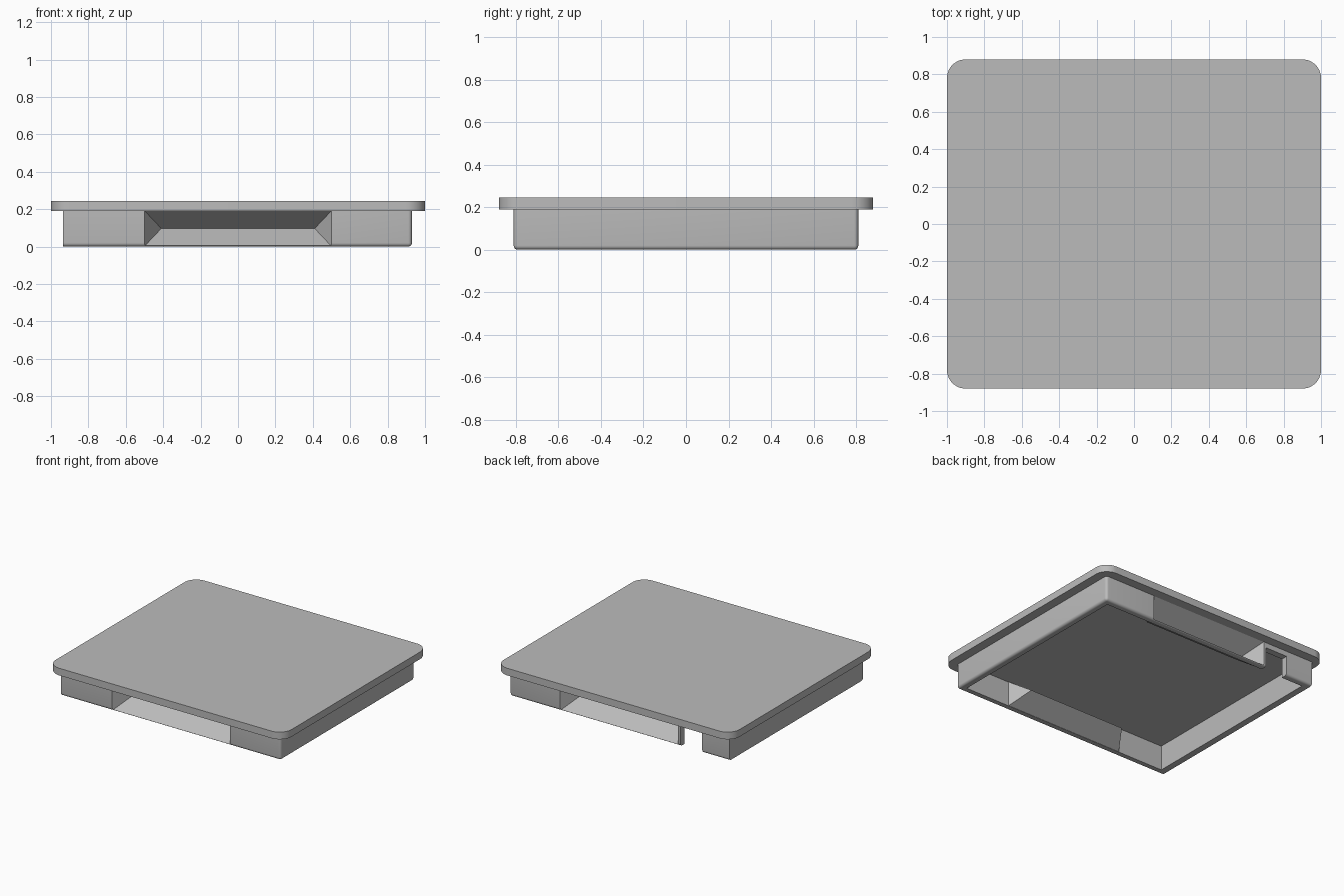
import bpy, bmesh
from math import radians

cube = bpy.data.objects.get("Cube")
if cube:
    bpy.data.objects.remove(cube, do_unlink=True)

GREY = 0.5
grey = bpy.data.materials.new("mid grey")
grey.use_nodes = True
grey.diffuse_color = (GREY, GREY, GREY, 1)
grey.node_tree.nodes["Principled BSDF"].inputs["Base Color"].default_value = (GREY, GREY, GREY, 1)

BODY_Y, RIM_Z, TOP_Z = 0.81, 0.19, 0.245
WALL = 0.05


def finish(name, bm):
    bmesh.ops.recalc_face_normals(bm, faces=bm.faces)
    mesh = bpy.data.meshes.new(name)
    bm.to_mesh(mesh)
    bm.free()
    mesh.materials.append(grey)
    ob = bpy.data.objects.new(name, mesh)
    bpy.context.collection.objects.link(ob)
    return ob


def box(name, lo, hi, radius=0, segments=6, rounded=None):
    """Box between two corners, rounding the edges picked by a rule."""
    bm = bmesh.new()
    bmesh.ops.create_cube(bm, size=1)
    for v in bm.verts:
        v.co = [hi[i] if v.co[i] > 0 else lo[i] for i in range(3)]
    if rounded:
        edges = [e for e in bm.edges if rounded(e.verts[0].co, e.verts[1].co)]
        bmesh.ops.bevel(bm, geom=edges, offset=radius, segments=segments,
                        profile=0.5, affect='EDGES')
    return finish(name, bm)


def hip(name, side, start, base, apex):
    """Hipped wedge pointing inward: base rectangle at depth start..., ridge at apex."""
    ridge_x, ridge_z, half_x, half_z = 0.41, 0.097, 0.5, 0.095
    # push the base outward along the same slopes so that it overlaps cleanly
    grow = (apex - start) / (apex - base)
    bx = ridge_x + (half_x - ridge_x) * grow
    bz = half_z * grow
    y0, y1 = side * (BODY_Y - start), side * (BODY_Y - apex)
    bm = bmesh.new()
    b = [bm.verts.new((x, y0, ridge_z + z))
         for x, z in ((-bx, -bz), (bx, -bz), (bx, bz), (-bx, bz))]
    left, right = (bm.verts.new((x, y1, ridge_z)) for x in (-ridge_x, ridge_x))
    for f in (b, (b[0], b[1], right, left), (b[2], b[3], left, right),
              (b[1], b[2], right), (b[3], b[0], left)):
        bm.faces.new(f)
    return finish(name, bm)


def cut(ob, cutter):
    cutter.hide_render = True
    mod = ob.modifiers.new("cut", 'BOOLEAN')
    mod.operation, mod.solver, mod.object = 'DIFFERENCE', 'EXACT', cutter
    bpy.ops.object.select_all(action='DESELECT')
    bpy.context.view_layer.objects.active = ob
    ob.select_set(True)
    bpy.ops.object.modifier_apply(modifier=mod.name)
    bpy.data.objects.remove(cutter, do_unlink=True)


def smooth(ob):
    bpy.ops.object.select_all(action='DESELECT')
    bpy.context.view_layer.objects.active = ob
    ob.select_set(True)
    bpy.ops.object.shade_smooth_by_angle(angle=radians(25))


# Top plate with rounded corners
top_plate = box("top_plate", (-1, -0.88, RIM_Z), (1, 0.88, TOP_Z), 0.1, 12,
                lambda a, b: abs(a.z - b.z) > 0.01)


# Skirt below the plate: lower and +x edges are softened, the -x end is crisp
def skirt_edge(a, b):
    upright = abs(a.z - b.z) > 0.01
    on_right_end = a.x < 0 and b.x < 0
    return not on_right_end and (upright or max(a.z, b.z) < 0.01)


skirt = box("skirt", (-0.935, -BODY_Y, 0), (0.93, BODY_Y, RIM_Z), 0.02, 5, skirt_edge)

# Hollow underside, keeping the backs of the two grips
cavity = box("cavity", (-0.935 + WALL, -BODY_Y + WALL, -0.1),
             (0.93 - WALL, BODY_Y - WALL, 0.3))
for side in (-1, 1):
    cut(cavity, hip("grip_back", side, 0.03, WALL, 0.19))
cut(skirt, cavity)

# Finger grips in the front and back walls
for side in (-1, 1):
    cut(skirt, hip("grip_pocket", side, -0.02, 0, 0.15))

# Notch through the back wall
cut(skirt, box("notch", (-0.705, 0.72, -0.1), (-0.52, 0.9, 0.15)))

for part in (top_plate, skirt):
    smooth(part)
